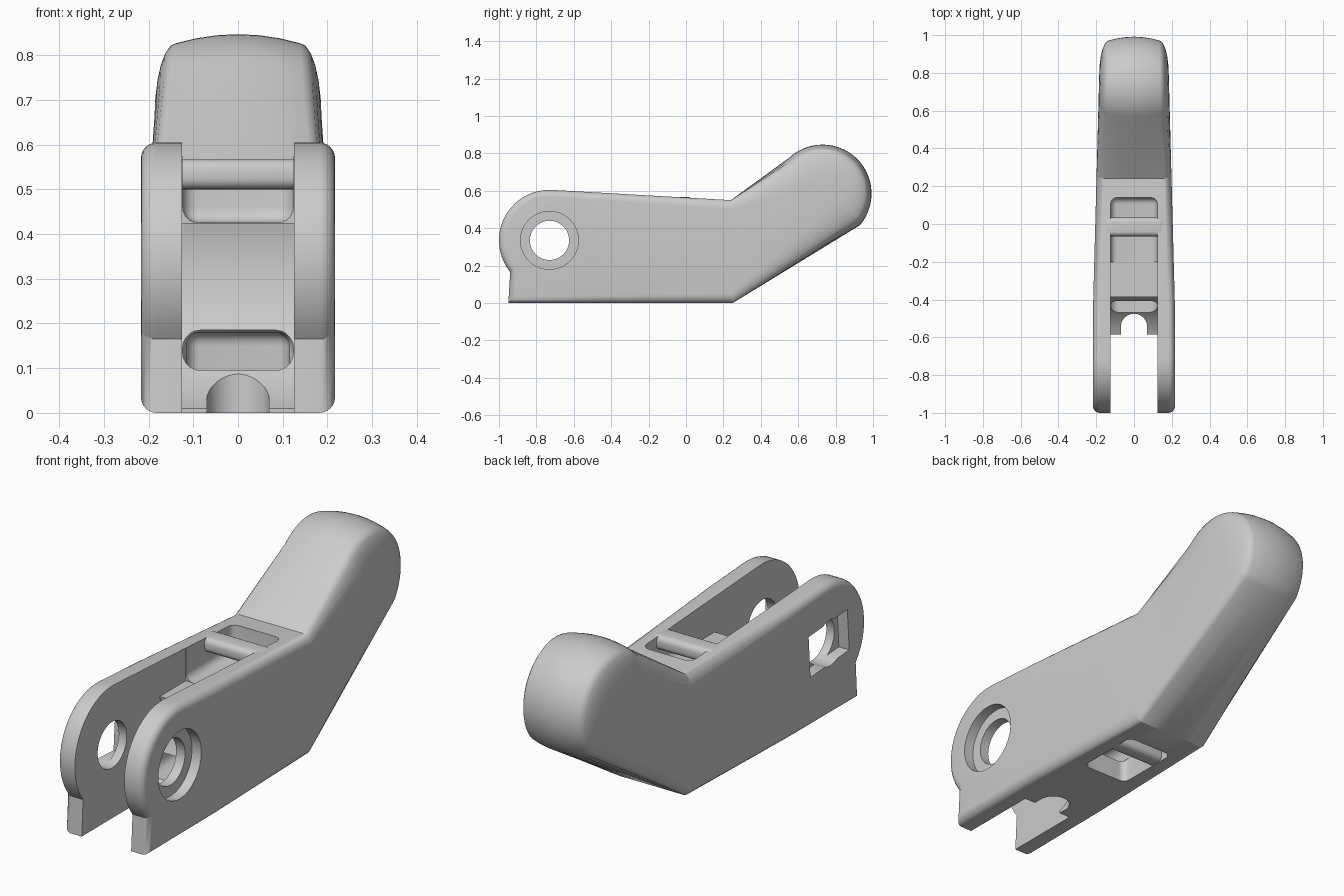
import bpy, bmesh, math
from mathutils import Vector, Matrix

if "Cube" in bpy.data.objects:
    bpy.data.objects.remove(bpy.data.objects["Cube"])

grey = bpy.data.materials.new("light grey")
grey.use_nodes = True
grey.diffuse_color = (0.6, 0.6, 0.6, 1)
grey.node_tree.nodes["Principled BSDF"].inputs["Base Color"].default_value = (0.6, 0.6, 0.6, 1)

HALF = 0.217                       # half width of the body
INNER = 0.125                      # half width of the fork gap
PIVOT = Vector((-0.73, 0.335))     # pivot axis in (y, z)
HEAD = Vector((0.73, 0.585))


def finish(name, bm):
    bmesh.ops.recalc_face_normals(bm, faces=bm.faces)
    mesh = bpy.data.meshes.new(name)
    bm.to_mesh(mesh)
    bm.free()
    mesh.materials.append(grey)
    ob = bpy.data.objects.new(name, mesh)
    bpy.context.collection.objects.link(ob)
    return ob


def select(ob):
    bpy.ops.object.select_all(action='DESELECT')
    ob.select_set(True)
    bpy.context.view_layer.objects.active = ob


def smooth(ob):
    select(ob)
    bpy.ops.object.shade_smooth_by_angle(angle=math.radians(32))


def arc(centre, radius, start, end, steps):
    angles = [math.radians(start + (end - start) * i / steps) for i in range(steps + 1)]
    return [centre + radius * Vector((math.cos(a), math.sin(a))) for a in angles]


def rounded_box(name, x, y, z, radius=0):
    bm = bmesh.new()
    bmesh.ops.create_cube(bm, size=1)
    for v in bm.verts:
        v.co = [lo + (hi - lo) * (c + 0.5) for c, (lo, hi) in zip(v.co, (x, y, z))]
    if radius:
        bmesh.ops.bevel(bm, geom=bm.edges[:], offset=radius, segments=5, profile=0.5, affect='EDGES')
    return finish(name, bm)


def cylinder(name, axis, centre, radius, depth):
    bm = bmesh.new()
    turn = Matrix.Rotation(math.pi / 2, 4, 'Y') if axis == 'X' else Matrix()
    bmesh.ops.create_cone(bm, cap_ends=True, segments=48, radius1=radius, radius2=radius,
                          depth=depth, matrix=Matrix.Translation(centre) @ turn)
    return finish(name, bm)


def cut(ob, cutter):
    cutter.hide_render = True
    select(ob)
    mod = ob.modifiers.new("cut", 'BOOLEAN')
    mod.operation, mod.solver, mod.object = 'DIFFERENCE', 'EXACT', cutter
    bpy.ops.object.modifier_apply(modifier=mod.name)
    bpy.data.objects.remove(cutter)


# Side profile, each point with edge depth, edge width and crown
BODY, CREASE, ROUND = (0.035, 0.035, 0), (0.05, 0.04, 0), (0.18, 0.055, 0.02)
profile = [(Vector((-0.95, 0)), BODY), (Vector((0.25, 0)), CREASE)]
profile += [(p, ROUND) for p in arc(HEAD, 0.262, -40, 133, 28)]
profile += [(Vector((0.24, 0.55)), CREASE)]
profile += [(p, BODY) for p in arc(PIVOT, 0.27, 86, 218, 22)]
profile += [(Vector((-0.94, 0.165)), BODY)]


def section(i):
    """Cross-section through the body at one profile point."""
    point, (depth, width, crown) = profile[i]
    before, after = profile[i - 1][0], profile[(i + 1) % len(profile)][0]
    n1, n2 = [Vector((-d.y, d.x)).normalized() for d in (point - before, after - point)]
    inward = (n1 + n2) / max(1 + n1.dot(n2), 0.5)
    half = []
    for k in range(7):
        a = math.pi / 2 * k / 6
        half.append((HALF - width + width * math.cos(a), crown + (depth - crown) * (1 - math.sin(a))))
    for k in (0.67, 0.33):
        half.append(((HALF - width) * k, crown * k * k))
    row = half + [(0, 0)] + [(-x, d) for x, d in reversed(half)]
    return [(x, *(point + inward * d)) for x, d in row]


# Main body: sections lofted round the profile, then tapered to the back
bm = bmesh.new()
rows = [[bm.verts.new(co) for co in section(i)] for i in range(len(profile))]
for i, row in enumerate(rows):
    prev = rows[i - 1]
    for j in range(len(row) - 1):
        bm.faces.new((prev[j], prev[j + 1], row[j + 1], row[j]))
bm.faces.new([r[0] for r in rows])
bm.faces.new([r[-1] for r in reversed(rows)])
for y in (-0.45, 0.25):
    bmesh.ops.bisect_plane(bm, geom=bm.verts[:] + bm.edges[:] + bm.faces[:],
                           plane_co=(0, y, 0), plane_no=(0, 1, 0))
for v in bm.verts:
    v.co.x *= 1 - 0.1225 * max(0, v.co.y + 0.45)
body = finish("lever_body", bm)

# Fork gap with a round back wall about the pivot
outline = [Vector((-1.1, -0.1)), Vector((-0.585, -0.1))]
outline += arc(PIVOT, 0.356, -66, 14.6, 20)
outline += [Vector((-0.2, 0.425)), Vector((-0.2, 0.9)), Vector((-1.1, 0.9))]
bm = bmesh.new()
ends = [[bm.verts.new((x, p.x, p.y)) for p in outline] for x in (-INNER, INNER)]
bm.faces.new(ends[0])
bm.faces.new(ends[1][::-1])
for i in range(len(outline)):
    bm.faces.new((ends[0][i - 1], ends[0][i], ends[1][i], ends[1][i - 1]))
cut(body, finish("gap_cutter", bm))

# Upper pocket, lower strap slot and bottom pocket
gap = (-INNER + 0.001, INNER - 0.001)
cut(body, rounded_box("pocket_cutter", gap, (-0.3, 0.14), (0.4255, 0.8), 0.035))
cut(body, rounded_box("slot_cutter", gap, (-0.65, -0.1), (0.095, 0.185), 0.04))
cut(body, rounded_box("bottom_cutter", (-0.115, 0.115), (-0.2, 0.11), (-0.2, 0.18), 0.03))

# Thumb notch in the lower web
cut(body, cylinder("notch_cutter", 'Z', (0, -0.545, 0), 0.07, 0.3))
cut(body, rounded_box("notch_front_cutter", (-0.0695, 0.0695), (-0.7, -0.545), (-0.12, 0.14)))

# Pivot hole, nut recess on the right, bolt head recess on the left
cut(body, cylinder("hole_cutter", 'X', (0, *PIVOT), 0.105, 1))
cut(body, cylinder("bolt_cutter", 'X', (0.27, *PIVOT), 0.155, 0.2))
nut = rounded_box("nut_cutter", (-0.37, -0.165), (-0.14, 0.14), (-0.095, 0.095))
nut.data.transform(Matrix.Translation((0, -0.722, PIVOT.y)) @ Matrix.Rotation(math.radians(-4), 4, 'X'))
cut(body, nut)
smooth(body)

# Strap bars across the pockets
smooth(rounded_box("upper_bar", (-0.16, 0.16), (-0.065, 0.035), (0.5, 0.567), 0.025))
smooth(rounded_box("lower_bar", (-0.15, 0.15), (-0.03, 0.05), (0.002, 0.075), 0.025))
